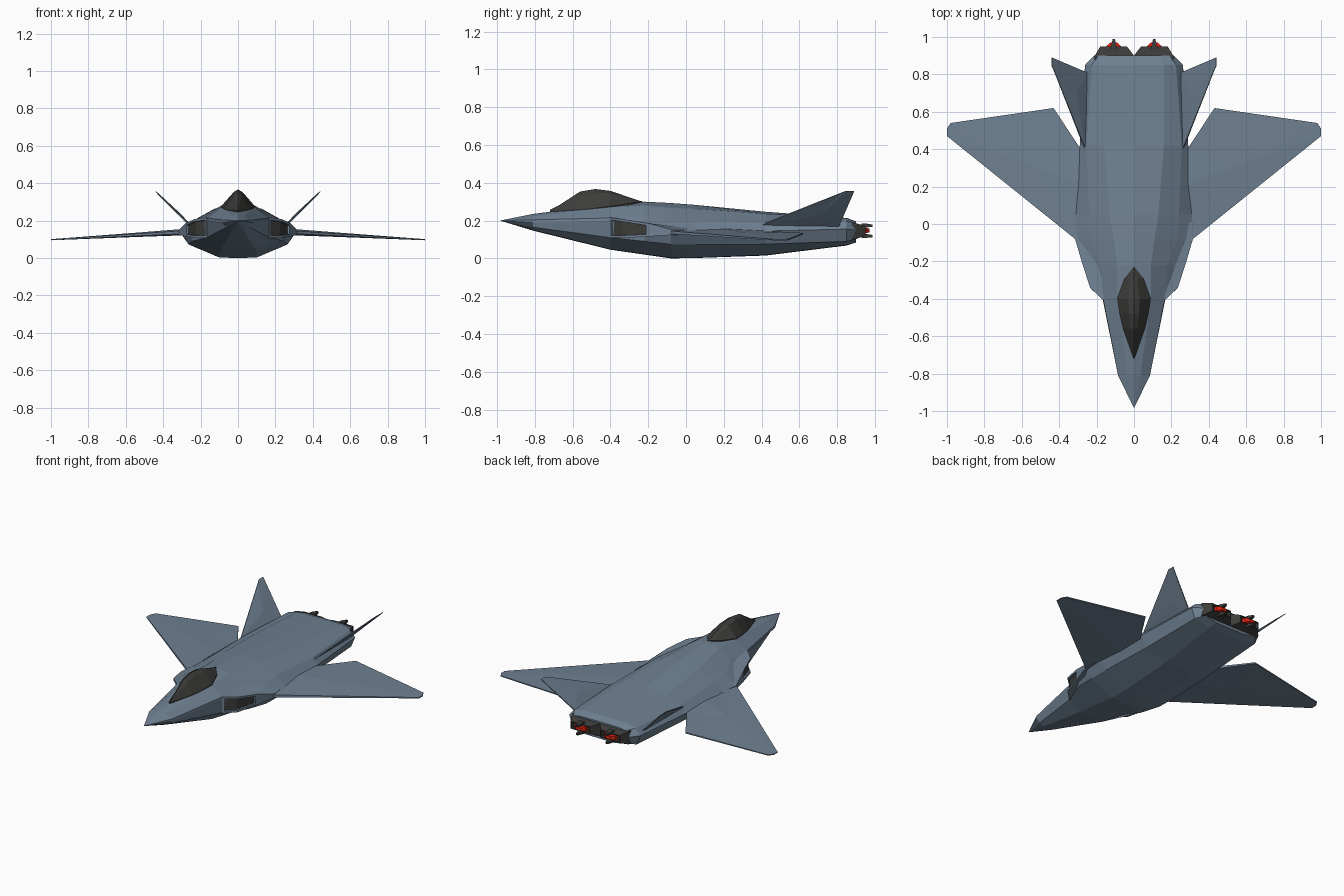
import bpy, bmesh
from mathutils import Vector

if "Cube" in bpy.data.objects:
    bpy.data.objects.remove(bpy.data.objects["Cube"])


def material(name, rgb):
    m = bpy.data.materials.new(name)
    m.diffuse_color = (*rgb, 1)
    m.use_nodes = True
    m.node_tree.nodes["Principled BSDF"].inputs["Base Color"].default_value = m.diffuse_color
    return m


HULL = material("hull_blue_grey", (0.16, 0.22, 0.29))
DARK = material("dark", (0.045, 0.045, 0.043))
GLOW = material("engine_red", (0.75, 0.015, 0.005))


def finish(name, bm, mats, mirror=False):
    bmesh.ops.remove_doubles(bm, verts=bm.verts, dist=1e-5)
    bmesh.ops.recalc_face_normals(bm, faces=bm.faces)
    me = bpy.data.meshes.new(name)
    bm.to_mesh(me)
    bm.free()
    for m in mats:
        me.materials.append(m)
    ob = bpy.data.objects.new(name, me)
    bpy.context.collection.objects.link(ob)
    if mirror:
        ob.modifiers.new("mirror", 'MIRROR').use_mirror_merge = False
    return ob


def loft(bm, rings):
    """Skin closed rings of 3D points and cap both ends; returns the end cap."""
    vs = [[bm.verts.new(p) for p in r] for r in rings]
    n = len(vs[0])
    for a, b in zip(vs, vs[1:]):
        for i in range(n):
            j = (i + 1) % n
            bm.faces.new((a[i], a[j], b[j], b[i]))
    bm.faces.new(vs[0])
    return bm.faces.new(vs[-1])


def sym_ring(y, half):
    """Close a half profile (top centre to bottom centre) by mirroring."""
    return ([(x, y, z) for x, z in half] +
            [(-x, y, z) for x, z in reversed(half[1:-1])])


def box_ring(y, x0, x1, z0, z1):
    return [(x0, y, z0), (x1, y, z0), (x1, y, z1), (x0, y, z1)]


# Fuselage: y, top z, five side points (x, z), bottom z
stations = [
    (-0.81, .235, (.035, .225), (.085, .204), (.085, .188), (.06, .165), (.03, .15), .147),
    (-0.40, .290, (.09, .272), (.165, .214), (.168, .20), (.165, .11), (.09, .048), .046),
    (-0.22, .300, (.09, .28), (.175, .222), (.262, .165), (.245, .09), (.10, .022), .02),
    (-0.08, .293, (.11, .268), (.235, .20), (.315, .147), (.265, .075), (.10, .003), .0),
    (0.05, .283, (.13, .262), (.24, .20), (.315, .145), (.265, .073), (.10, .003), .002),
    (0.42, .247, (.16, .236), (.255, .19), (.29, .145), (.25, .075), (.11, .018), .015),
    (0.85, .214, (.16, .212), (.225, .195), (.262, .155), (.235, .09), (.12, .07), .068),
    (0.90, .196, (.14, .195), (.19, .187), (.213, .15), (.195, .102), (.11, .085), .084),
]
rings = [sym_ring(-0.985, [(0, .2)] * 7)]
for y, top, *side, bottom in stations:
    rings.append(sym_ring(y, [(0, top), *side, (0, bottom)]))
bm = bmesh.new()
loft(bm, rings)
bmesh.ops.dissolve_degenerate(bm, edges=bm.edges, dist=1e-5)
finish("fuselage", bm, [HULL])

# Canopy: y, half width, base z, crown z
bm = bmesh.new()
rings = []
for y, w, base, top in [(-.72, .002, .245, .25), (-.56, .058, .25, .354), (-.48, .077, .255, .367),
                        (-.40, .09, .265, .357), (-.29, .05, .28, .32), (-.23, .002, .29, .30)]:
    shoulder = base + (top - base) * .85
    rings.append(sym_ring(y, [(0, top), (w * .35, shoulder), (w, base + .012), (w, base - .03), (0, base - .03)]))
loft(bm, rings)
finish("canopy", bm, [DARK])

# Intake fairings: plan points with upper and lower z, dark recessed mouth
plan = [(.10, -.40, .213, .11), (.168, -.405, .217, .107), (.235, -.34, .208, .108),
        (.28, -.20, .186, .115), (.318, -.07, .15, .124), (.30, .08, .15, .13), (.10, .08, .21, .13)]
bm = bmesh.new()
loft(bm, [[(x, y, lo) for x, y, hi, lo in plan], [(x, y, hi) for x, y, hi, lo in plan]])
bmesh.ops.recalc_face_normals(bm, faces=bm.faces)
bm.faces.ensure_lookup_table()
mouth = [bm.faces[1], bm.faces[2]]
bmesh.ops.inset_region(bm, faces=mouth, thickness=.013, use_even_offset=True)
bmesh.ops.inset_region(bm, faces=mouth, thickness=.001, depth=-.012)
for f in mouth:
    f.material_index = 1
finish("intakes", bm, [HULL, DARK], True)


# Thin surfaces: outline points (position, half thickness) plus a raised centre
def blade(name, outline, centre, up):
    bm = bmesh.new()
    up = Vector(up).normalized()
    sides = []
    for s in (1, -1):
        ring = [bm.verts.new(Vector(p) + up * t * s) for p, t in outline]
        mid = bm.verts.new(Vector(centre[0]) + up * centre[1] * s)
        for i in range(len(ring)):
            bm.faces.new((ring[i], ring[(i + 1) % len(ring)], mid))
        sides.append(ring)
    a, b = sides
    for i in range(len(a)):
        j = (i + 1) % len(a)
        bm.faces.new((a[i], a[j], b[j], b[i]))
    finish(name, bm, [HULL], True)


def wing_point(x, y):
    return (x, y, .138 - .04 * (x - .3) / .7)


blade("wings", [(wing_point(.25, -.13), .008), (wing_point(.315, -.08), .008),
                (wing_point(1, .47), .003), (wing_point(1, .51), .003),
                (wing_point(.98, .54), .003), (wing_point(.43, .62), .004),
                (wing_point(.285, .40), .008), (wing_point(.25, .20), .018)],
      (wing_point(.52, .30), .012), (0, 0, 1))

# Canted tail fins
blade("tail_fins", [((.262, .40, .178), .004), ((.43, .825, .348), .002), ((.44, .845, .355), .002),
                    ((.44, .89, .355), .002), ((.253, .81, .172), .004)],
      ((.31, .70, .23), .007), (-.707, 0, .707))

# Engine nozzles with open ends
bm = bmesh.new()
cap = loft(bm, [box_ring(.88, 0, .212, .10, .188), box_ring(.90, 0, .21, .102, .186),
                box_ring(.95, .038, .18, .122, .172)])
bmesh.ops.recalc_face_normals(bm, faces=bm.faces)
bmesh.ops.inset_region(bm, faces=[cap], thickness=.008)
bmesh.ops.inset_region(bm, faces=[cap], thickness=.001, depth=-.02)
# Pointed petals above and below each exhaust
for z in (.108, .163):
    loft(bm, [box_ring(.93, .088, .128, z, z + .022), box_ring(.95, .092, .124, z, z + .022),
              box_ring(.988, .102, .114, z + .004, z + .016)])
finish("nozzles", bm, [DARK], True)

# Glowing exhausts
bm = bmesh.new()
loft(bm, [box_ring(.92, .065, .152, .132, .163), box_ring(.952, .07, .147, .133, .162),
          box_ring(.97, .09, .126, .138, .157)])
finish("exhaust_glow", bm, [GLOW], True)
